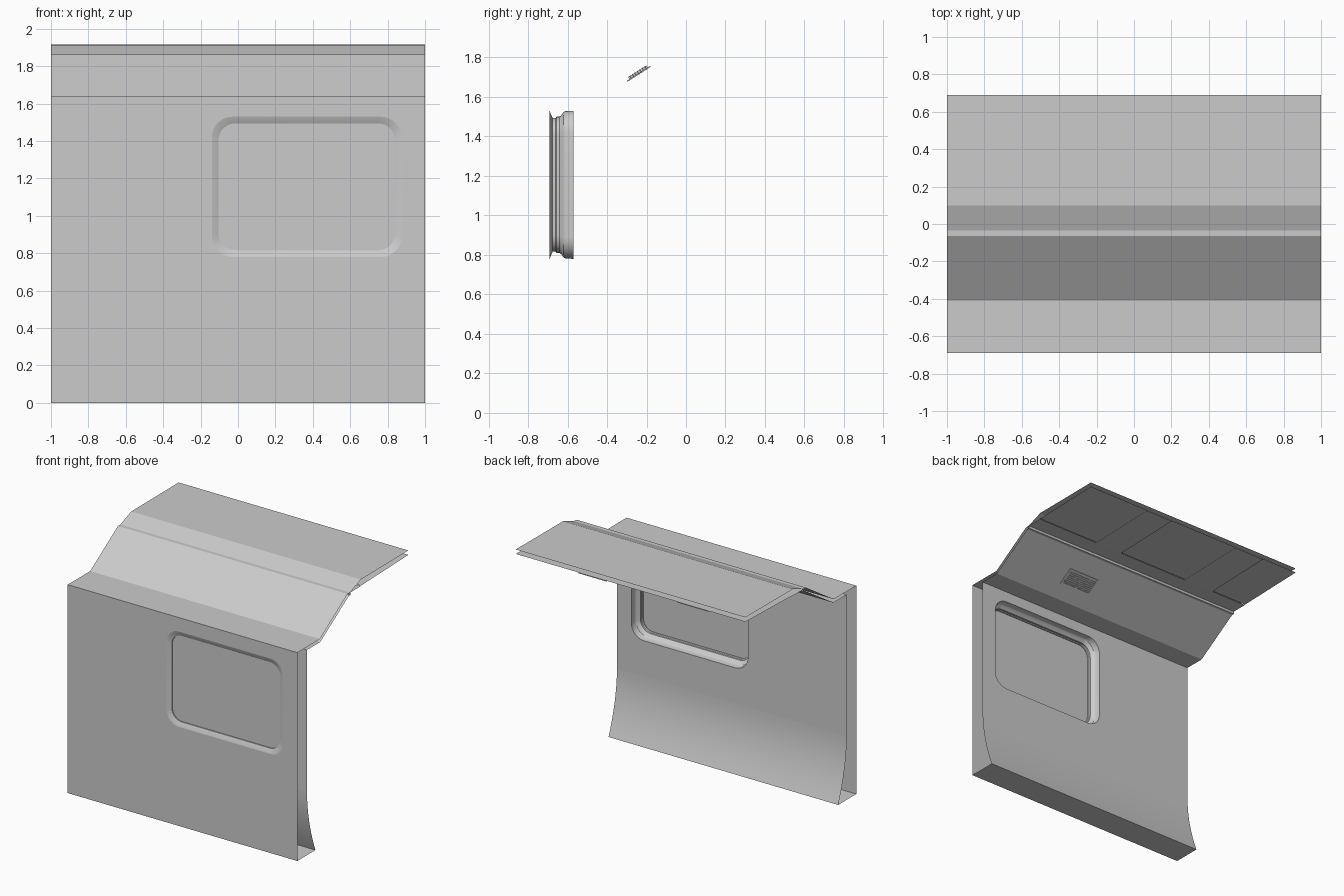
import bpy, bmesh, math
from mathutils import Matrix, Vector

if "Cube" in bpy.data.objects:
    bpy.data.objects.remove(bpy.data.objects["Cube"])


def finish(name, bm, smooth=None):
    me = bpy.data.meshes.new(name)
    bmesh.ops.recalc_face_normals(bm, faces=bm.faces)
    bm.to_mesh(me)
    bm.free()
    ob = bpy.data.objects.new(name, me)
    bpy.context.collection.objects.link(ob)
    if smooth:
        bpy.context.view_layer.objects.active = ob
        ob.select_set(True)
        bpy.ops.object.shade_smooth_by_angle(angle=math.radians(smooth))
        ob.select_set(False)
    return ob


def sheet(name, profile, x0=-1, x1=1, smooth=None):
    """Extrude a (y, z) profile along x."""
    bm = bmesh.new()
    rows = [[bm.verts.new((x, y, z)) for y, z in profile] for x in (x0, x1)]
    for i in range(len(profile) - 1):
        bm.faces.new((rows[0][i], rows[1][i], rows[1][i + 1], rows[0][i + 1]))
    return finish(name, bm, smooth)


# window opening, front view
WX0, WX1, WZ0, WZ1, WR = -0.14, 0.875, 0.78, 1.53, 0.11


def loop(bm, y, inset, n=8):
    """Rounded rectangle of the window at depth y."""
    r = WR - inset * 0.6
    x0, x1, z0, z1 = WX0 + inset, WX1 - inset, WZ0 + inset, WZ1 - inset
    out = []
    for k, (cx, cz) in enumerate(((x1 - r, z1 - r), (x0 + r, z1 - r),
                                  (x0 + r, z0 + r), (x1 - r, z0 + r))):
        for i in range(n + 1):
            a = (k + i / n) * math.pi / 2
            out.append(bm.verts.new((cx + r * math.cos(a), y, cz + r * math.sin(a))))
    return out


def ring(bm, vs):
    return [bm.edges.new((v, vs[(i + 1) % len(vs)])) for i, v in enumerate(vs)]


def wall(name, y, z0, z1):
    """Flat wall sheet with the window cut out."""
    bm = bmesh.new()
    corners = [bm.verts.new((x, y, z)) for x, z in ((-1, z0), (1, z0), (1, z1), (-1, z1))]
    edges = ring(bm, corners) + ring(bm, loop(bm, y, 0))
    bmesh.ops.triangle_fill(bm, edges=edges, use_beauty=True, normal=(0, -1, 0))
    return finish(name, bm)


def boxes(name, items, matrix=Matrix()):
    bm = bmesh.new()
    for c, s in items:
        bmesh.ops.create_cube(bm, size=1, matrix=matrix @ Matrix.Translation(c)
                              @ Matrix.Diagonal((*s, 1)))
    return finish(name, bm)


# outer and inner walls
wall("outer_wall", -0.69, 0, 1.64)
wall("inner_wall", -0.57, 0.5, 1.615)

# flared lower part of inner wall and the bottom
flare = [(-0.57 + 0.105 * (i / 10) ** 1.9, 0.5 * (1 - i / 10)) for i in range(11)]
sheet("inner_wall_flare", flare, smooth=30)
sheet("wall_bottom", [(-0.69, 0), (-0.465, 0)])

# window frame swept through the wall, with stepped middle
bm = bmesh.new()
section = [(-0.69, 0), (-0.685, 0.015), (-0.675, 0.036), (-0.66, 0.036), (-0.655, 0.03),
           (-0.64, 0.03), (-0.632, 0.024), (-0.62, 0.006), (-0.61, 0.002), (-0.57, 0)]
loops = [loop(bm, y, d) for y, d in section]
for a, b in zip(loops, loops[1:]):
    for i in range(len(a)):
        j = (i + 1) % len(a)
        bm.faces.new((a[i], a[j], b[j], b[i]))
finish("window_frame", bm, 35)

# window pane
bm = bmesh.new()
bm.faces.new(loop(bm, -0.667, 0.036))
finish("window_pane", bm)

# outer roof
sheet("outer_roof", [(-0.69, 1.64), (-0.41, 1.64), (-0.065, 1.863), (-0.035, 1.863),
                     (0.10, 1.914), (0.69, 1.917)])

# inner ledge, sloped lining and ceiling
sheet("inner_lining", [(-0.57, 1.615), (-0.405, 1.615), (-0.05, 1.842), (-0.03, 1.842)])
sheet("ceiling_channel", [(-0.03, 1.842), (-0.03, 1.862), (0.10, 1.862)])
sheet("ceiling", [(0.10, 1.865), (0.69, 1.882)])

# thin raised ceiling panels
for n, (x0, x1) in enumerate(((0.21, 0.455), (-0.68, -0.41))):
    sheet(f"ceiling_panel_{n + 1}", [(0.10, 1.865), (0.10, 1.859), (0.69, 1.876), (0.69, 1.882)], x0, x1)

# vent grille on the sloped lining
tilt = Matrix.Translation((0.33, -0.24, 1.719)) @ Matrix.Rotation(math.atan2(0.227, 0.355), 4, 'X')
frame = []
for s in (-1, 1):
    frame.append(((0, s * 0.062, -0.002), (0.28, 0.016, 0.006)))
    frame.append(((s * 0.132, 0, -0.002), (0.016, 0.14, 0.006)))
boxes("vent_frame", frame, tilt)
slats = [((0, -0.045 + 0.015 * i, 0.004), (0.25, 0.005, 0.02)) for i in range(7)]
slats += [((x, 0, 0.004), (0.006, 0.11, 0.018)) for x in (-0.06, 0, 0.06)]
boxes("vent_slats", slats, tilt)
